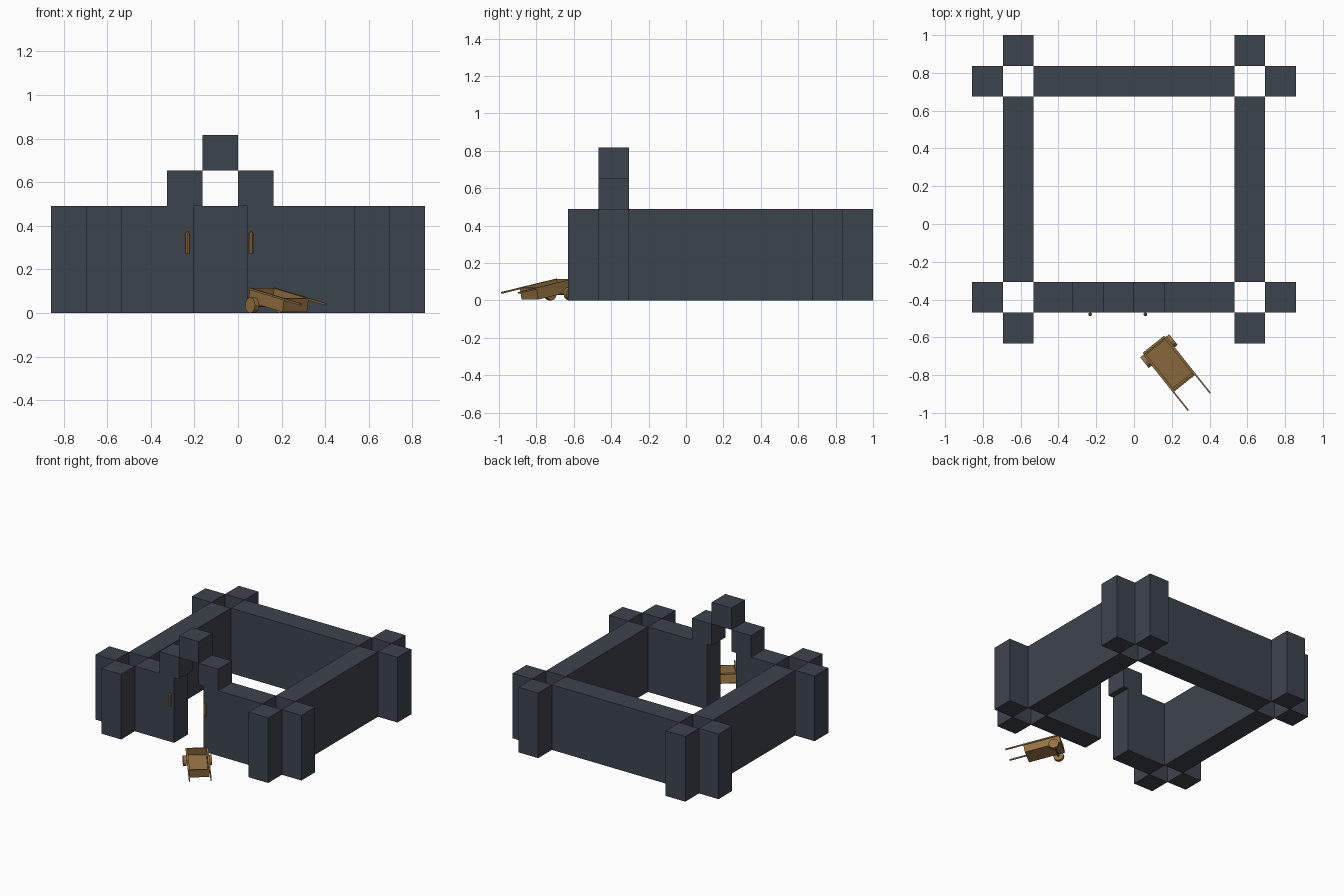
import bpy, bmesh, math
from mathutils import Matrix, Vector

if "Cube" in bpy.data.objects:
    bpy.data.objects.remove(bpy.data.objects["Cube"])


def material(name, rgb):
    m = bpy.data.materials.new(name)
    m.diffuse_color = (*rgb, 1)
    m.use_nodes = True
    m.node_tree.nodes["Principled BSDF"].inputs["Base Color"].default_value = m.diffuse_color
    return m


STONE = material("dark slate", (0.046, 0.056, 0.076))
WOOD = material("brown wood", (0.30, 0.165, 0.055))
TORCH = material("warm wood", (0.36, 0.18, 0.05))


def finish(name, bm, mat, xf=Matrix()):
    me = bpy.data.meshes.new(name)
    bmesh.ops.recalc_face_normals(bm, faces=bm.faces)
    bm.transform(xf)
    bm.to_mesh(me)
    bm.free()
    me.materials.append(mat)
    ob = bpy.data.objects.new(name, me)
    bpy.context.collection.objects.link(ob)
    return ob


def box(name, lo, hi, mat, xf=Matrix()):
    bm = bmesh.new()
    lo, hi = Vector(lo), Vector(hi)
    size = hi - lo
    bmesh.ops.create_cube(bm, size=1, matrix=Matrix.Translation((lo + hi) / 2) @ Matrix.Diagonal((*size, 1)))
    return finish(name, bm, mat, xf)


def rod(name, r1, r2, depth, mat, xf, sides=8):
    bm = bmesh.new()
    bmesh.ops.create_cone(bm, cap_ends=True, segments=sides, radius1=r1, radius2=r2, depth=depth)
    return finish(name, bm, mat, xf)


# Stone walls on a block grid
B = 0.1633
H = 3 * B
X0, X1, X2 = 0.531, 0.694, 0.857
F0, F1, F2 = -0.306, -0.469, -0.632
K0, K1, K2 = 0.674, 0.837, 1.0

box("back_wall", (-X0, K0, 0), (X0, K1, H), STONE)
box("front_wall_left", (-X0, F1, 0), (-0.204, F0, H), STONE)
box("front_wall_right", (0.041, F1, 0), (X0, F0, H), STONE)
for s, side in ((-1, "left"), (1, "right")):
    a, b = sorted((s * X0, s * X1))
    c, d = sorted((s * X1, s * X2))
    box(f"{side}_wall", (a, F0, 0), (b, K0, H), STONE)
    # corner posts around an open shaft
    box(f"{side}_front_post", (a, F2, 0), (b, F1, H), STONE)
    box(f"{side}_back_post", (a, K1, 0), (b, K2, H), STONE)
    box(f"{side}_front_outer_post", (c, F1, 0), (d, F0, H), STONE)
    box(f"{side}_back_outer_post", (c, K0, 0), (d, K1, H), STONE)

# Stepped gate arch
box("arch_block_left", (-2 * B, F1, H), (-B, F0, H + B), STONE)
box("arch_block_right", (0, F1, H), (B, F0, H + B), STONE)
box("arch_block_top", (-B, F1, H + B), (0, F0, H + 2 * B), STONE)

# Torches either side of the gate
for x, side in ((-0.232, "left"), (0.060, "right")):
    y = F1 - 0.009
    rod(f"torch_{side}", 0.009, 0.010, 0.088, TORCH, Matrix.Translation((x, y, 0.318)))
    rod(f"torch_tip_{side}", 0.010, 0.004, 0.012, TORCH, Matrix.Translation((x, y, 0.368)))

# Cart: local x runs toward the handles, tilted down
yaw = Matrix.Translation((0.132, -0.673, 0)) @ Matrix.Rotation(math.radians(-51.5), 4, 'Z')
tilt = yaw @ Matrix.Translation((0, 0, 0.109)) @ Matrix.Rotation(math.radians(10.8), 4, 'Y')
W, D, T = 0.072, 0.064, 0.008
U0, U1 = -0.035, 0.222
box("cart_floor", (U0, -W, -D), (U1, W, -D + T), WOOD, tilt)
box("cart_front_board", (U0, -W, -D), (U0 + T, W, 0), WOOD, tilt)
box("cart_rear_board", (U1 - T, -W, -D), (U1, W, 0), WOOD, tilt)
for s, side in ((-1, "left"), (1, "right")):
    a, b = sorted((s * (W - T), s * W))
    box(f"cart_side_{side}", (U0, a, -D), (U1, b, 0), WOOD, tilt)
    a, b = sorted((s * (W - 0.002), s * (W + 0.006)))
    box(f"cart_handle_{side}", (U0, a, -0.008), (0.349, b, 0.001), WOOD, tilt)
    # wheels outside the front of the tray
    rod(f"cart_wheel_{side}", 0.036, 0.036, 0.024, WOOD,
        yaw @ Matrix.Translation((0, s * 0.086, 0.036)) @ Matrix.Rotation(math.pi / 2, 4, 'X'), 12)
rod("cart_axle", 0.007, 0.007, 0.17, WOOD,
    yaw @ Matrix.Translation((0, 0, 0.036)) @ Matrix.Rotation(math.pi / 2, 4, 'X'))
